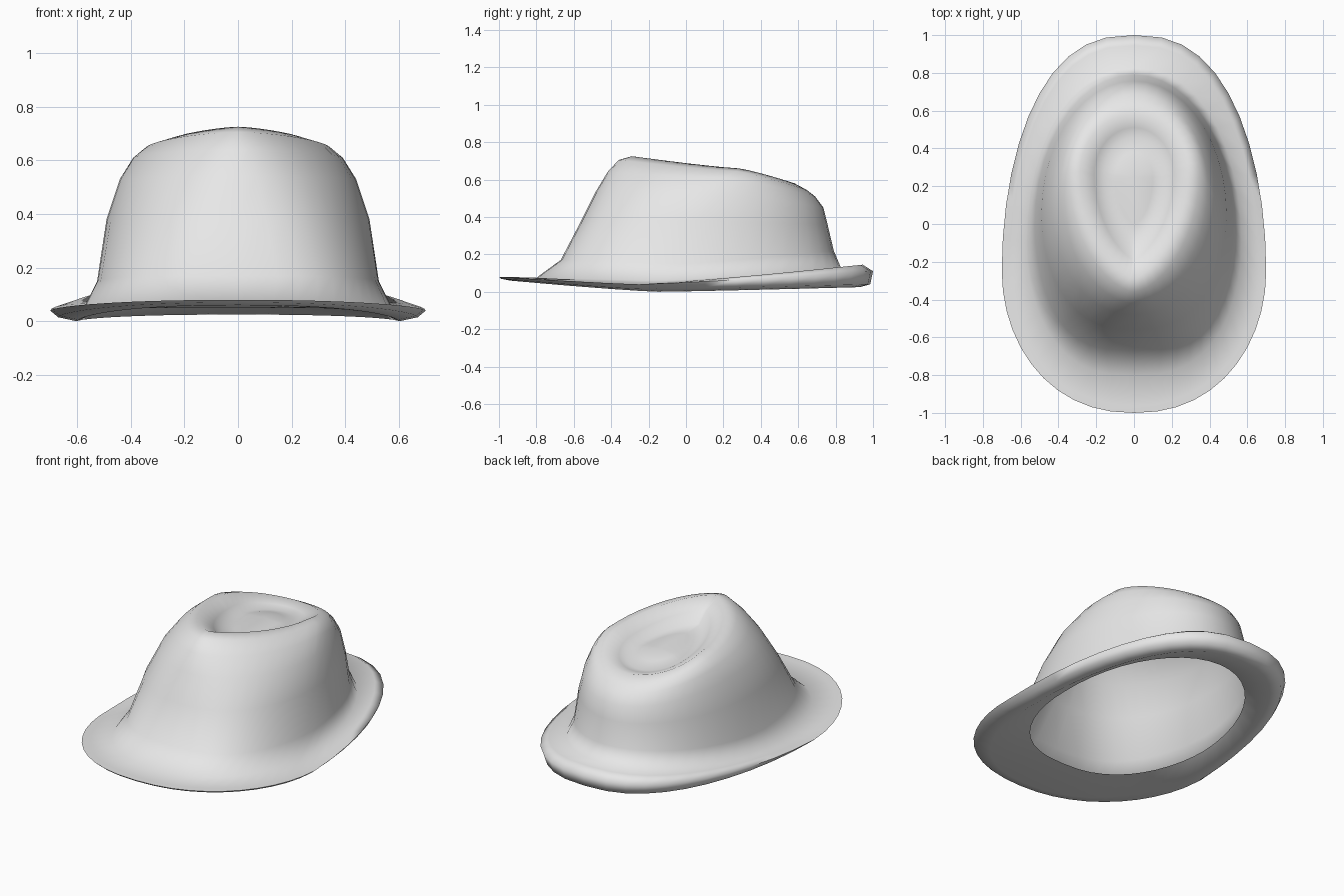
import bpy, bmesh, math

cube = bpy.data.objects.get("Cube")
if cube:
    bpy.data.objects.remove(cube)

SEGMENTS = 44

# Rings from the head opening, round the brim and up the crown into the dent:
# half width, front y, widest y, back y, front roundness, back roundness,
# front z, side z, back z
RINGS = [
    (.51, -.62, 0, .745, .80, 1, .05, .045, .08),
    (.60, -.94, -.15, .93, .85, .85, .06, 0, .025),
    (.67, -.99, -.25, .985, .9, .8, .07, .015, .04),
    (.70, -1, -.25, 1, .9, .8, .08, .04, .11),
    (.66, -.96, -.25, .945, .9, .8, .08, .04, .145),
    (.57, -.80, -.10, .83, .75, .9, .075, .06, .125),
    (.525, -.67, 0, .79, .65, 1, .17, .15, .22),
    (.49, -.56, .05, .757, .80, 1, .38, .38, .36),
    (.44, -.48, .12, .735, .95, 1, .54, .53, .45),
    (.39, -.42, .20, .69, 1.1, 1, .64, .61, .51),
    (.345, -.36, .27, .645, 1.25, 1, .705, .645, .545),
    (.285, -.29, .28, .58, 1.45, 1, .725, .66, .58),
    (.21, -.19, .26, .51, 1.5, 1, .67, .615, .565),
    (.16, -.12, .25, .46, 1.4, 1, .61, .58, .555),
    (.10, 0, .25, .38, 1.2, 1, .60, .595, .58),
]


def ring_point(ring, t):
    """Point on an egg-shaped ring; t runs from the front, all the way round."""
    width, y_front, y_wide, y_back, round_front, round_back, z_front, z_side, z_back = ring
    c, s = math.cos(t), math.sin(t)
    y_end, z_end, roundness = ((y_front, z_front, round_front) if c > 0
                               else (y_back, z_back, round_back))
    x = width * math.copysign(abs(s) ** roundness, s)
    c = abs(c)
    return x, y_wide + (y_end - y_wide) * c, z_side + (z_end - z_side) * c ** 1.2


# Felt material
felt = bpy.data.materials.new("light_grey_felt")
felt.use_nodes = True
grey = (.8, .8, .8, 1)
felt.diffuse_color = grey
felt.node_tree.nodes["Principled BSDF"].inputs["Base Color"].default_value = grey

# Hat shell: loft the rings, leave the head opening open, close the dent
bm = bmesh.new()
loops = [[bm.verts.new(ring_point(r, math.tau * i / SEGMENTS)) for i in range(SEGMENTS)]
         for r in RINGS]
for low, high in zip(loops, loops[1:]):
    for i in range(SEGMENTS):
        j = (i + 1) % SEGMENTS
        bm.faces.new((low[i], low[j], high[j], high[i]))
dent_centre = bm.verts.new((0, .25, .605))
for i in range(SEGMENTS):
    bm.faces.new((loops[-1][i], loops[-1][(i + 1) % SEGMENTS], dent_centre))
bmesh.ops.recalc_face_normals(bm, faces=bm.faces)

mesh = bpy.data.meshes.new("hat_shell")
bm.to_mesh(mesh)
bm.free()
mesh.materials.append(felt)
hat = bpy.data.objects.new("hat_shell", mesh)
bpy.context.collection.objects.link(hat)

# Smooth felt all over, keeping only very sharp folds
bpy.context.view_layer.objects.active = hat
hat.select_set(True)
bpy.ops.object.shade_smooth_by_angle(angle=math.radians(110))
